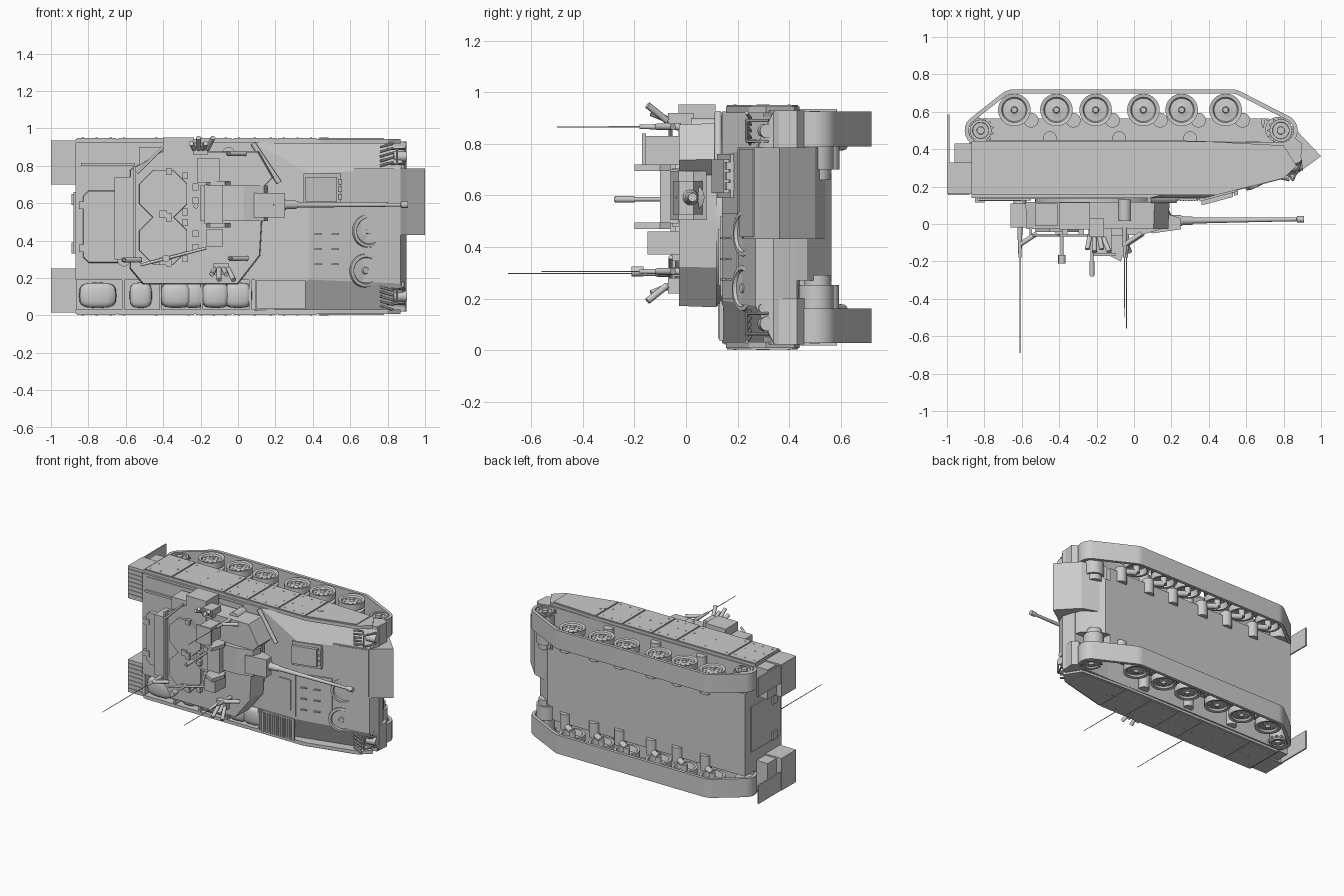
import bpy, bmesh, math
from mathutils import Vector

if "Cube" in bpy.data.objects:
    bpy.data.objects.remove(bpy.data.objects["Cube"])

# The vehicle lies on its side: nose to +x, roof to -y, width along z.
ZC = 0.952
grey = bpy.data.materials.new("plain_grey")
grey.diffuse_color = (0.6, 0.6, 0.6, 1)
grey.use_nodes = True
grey.node_tree.nodes["Principled BSDF"].inputs["Base Color"].default_value = grey.diffuse_color


def finish(name, bm, smooth=False):
    bmesh.ops.recalc_face_normals(bm, faces=bm.faces)
    me = bpy.data.meshes.new(name)
    bm.to_mesh(me)
    bm.free()
    me.materials.append(grey)
    ob = bpy.data.objects.new(name, me)
    bpy.context.collection.objects.link(ob)
    if smooth:
        bpy.ops.object.select_all(action='DESELECT')
        bpy.context.view_layer.objects.active = ob
        ob.select_set(True)
        bpy.ops.object.shade_smooth_by_angle(angle=math.radians(35))
    return ob


def loft(name, a, b):
    bm = bmesh.new()
    va, vb = [bm.verts.new(p) for p in a], [bm.verts.new(p) for p in b]
    n = len(va)
    for i in range(n):
        bm.faces.new((va[i], va[(i + 1) % n], vb[(i + 1) % n], vb[i]))
    bm.faces.new(va)
    bm.faces.new(vb)
    return finish(name, bm)


def prism(name, pts, z0, z1):
    return loft(name, [(x, y, z0) for x, y in pts], [(x, y, z1) for x, y in pts])


def box(name, x0, x1, y0, y1, z0, z1):
    return prism(name, [(x0, y0), (x1, y0), (x1, y1), (x0, y1)], z0, z1)


def plan(name, pts, y0, y1, top=1.0, c=(0, 0)):
    """Extrude an (x, z) outline along y; the y0 end may be scaled about c."""
    up = [(c[0] + (x - c[0]) * top, y0, c[1] + (z - c[1]) * top) for x, z in pts]
    return loft(name, up, [(x, y1, z) for x, z in pts])


def lathe(name, prof, origin, axis, n=28):
    q = Vector((0, 0, 1)).rotation_difference(Vector(axis).normalized())
    bm = bmesh.new()
    rings = []
    for r, t in prof:
        rings.append([bm.verts.new(Vector(origin) + q @ Vector((
            r * math.cos(2 * math.pi * i / n), r * math.sin(2 * math.pi * i / n), t)))
            for i in range(n)])
    for a, b in zip(rings, rings[1:]):
        for i in range(n):
            bm.faces.new((a[i], a[(i + 1) % n], b[(i + 1) % n], b[i]))
    bm.faces.new(rings[0])
    bm.faces.new(rings[-1])
    return finish(name, bm, True)


def rod(name, p0, p1, r, n=14, r1=None):
    d = Vector(p1) - Vector(p0)
    return lathe(name, [(r, 0), (r1 or r, d.length)], p0, d, n)


def ngon(cx, cz, r, n=8):
    return [(cx + r * math.cos(2 * math.pi * (i + .5) / n),
             cz + r * math.sin(2 * math.pi * (i + .5) / n)) for i in range(n)]


def glacis(x):
    return 0.14 + (x - 0.38) * 0.265


def slope_plate(name, x0, x1, z0, z1, h):
    return prism(name, [(x0, glacis(x0) - h), (x1, glacis(x1) - h),
                        (x1, glacis(x1) + .01), (x0, glacis(x0) + .01)], z0, z1)


# Hull: rear body, lower shelf for stowage, chamfered bow
box("rear_hull", -0.87, 0.09, 0.14, 0.45, 0.19, 0.925)
box("stowage_shelf", -0.87, 0.09, 0.21, 0.45, 0.025, 0.19)
box("stowage_rail", -0.87, 0.09, 0.15, 0.22, 0.022, 0.032)
bow = prism("bow_hull", [(0.09, 0.14), (0.38, 0.14), (0.87, 0.27), (0.9, 0.34),
                         (0.87, 0.43), (0.09, 0.45)], 0.025, 0.925)
bm = bmesh.new()
bm.from_mesh(bow.data)
for flip in (0, 1):
    p = [Vector(v) for v in ((0.38, 0.14, 0.76), (0.89, 0.27, 0.77), (0.89, 0.34, 0.93))]
    for v in p:
        v.z = ZC - v.z if flip else v.z
    nrm = (p[1] - p[0]).cross(p[2] - p[0]).normalized()
    if nrm.y > 0:
        nrm.negate()
    bmesh.ops.bisect_plane(bm, geom=bm.verts[:] + bm.edges[:] + bm.faces[:],
                           plane_co=p[0], plane_no=nrm, clear_outer=True)
    bmesh.ops.holes_fill(bm, edges=[e for e in bm.edges if e.is_boundary])
bmesh.ops.recalc_face_normals(bm, faces=bm.faces)
bm.to_mesh(bow.data)
bm.free()
prism("belly", [(-0.87, 0.44), (-0.87, 0.565), (0.68, 0.565), (0.7, 0.44)], 0.175, ZC - 0.175)
prism("lower_bow", [(0.6, 0.44), (0.6, 0.565), (0.72, 0.565), (0.85, 0.47), (0.87, 0.42)], 0.27, ZC - 0.27)
prism("nose_vane", [(0.62, 0.2), (0.87, 0.265), (0.9, 0.29), (1.0, 0.362), (0.87, 0.5), (0.7, 0.56)], 0.43, 0.785)

# Rear plate door
box("rear_door", -0.88, -0.86, 0.17, 0.5, 0.33, 0.66)
for z in (0.36, 0.62):
    box("door_hinge", -0.89, -0.87, 0.22, 0.27, z - .03, z + .03)

# Running gear on both sides
WX = (-0.64, -0.415, -0.205, 0.05, 0.255, 0.49)
CIRC = [(-0.64, .61, .11), (0.52, .61, .11), (0.79, .5, .085), (-0.82, .5, .085)]
WHEEL = [(.014, -.004), (.018, .010), (.03, .014), (.062, .016), (.068, .004), (.087, 0),
         (.087, .045), (.06, .05), (.06, .06), (.087, .065), (.087, .11), (.07, .11), (.06, .07), (.03, .07)]
for s in (1, -1):
    zo = 0.922 if s > 0 else ZC - 0.922

    def side(z):
        return z if s > 0 else ZC - z

    # Track band around the end wheels
    bm = bmesh.new()
    rings = []
    for i in range(96):
        a = 2 * math.pi * i / 96
        d = (math.cos(a), math.sin(a))
        cx, cy, r = max(CIRC, key=lambda c: c[0] * d[0] + c[1] * d[1] + c[2])
        rings.append([bm.verts.new((cx + q * d[0], cy + q * d[1], side(z)))
                      for q, z in ((r, .925), (r, .79), (r - .022, .79), (r - .022, .925))])
    for a, b in zip(rings, rings[1:] + rings[:1]):
        for k in range(4):
            bm.faces.new((a[k], a[(k + 1) % 4], b[(k + 1) % 4], b[k]))
    finish("track", bm, True)
    for x in WX:
        lathe("road_wheel", WHEEL, (x, .61, zo - s * .004), (0, 0, -s))
        for k in range(8):
            a = k * math.pi / 4
            c = (x + .044 * math.cos(a), .61 + .044 * math.sin(a))
            rod("wheel_bolt", (*c, side(.9)), (*c, side(.909)), .004, 6)
        rod("axle", (x, .61, side(.86)), (x, .61, side(.79)), .022)
        rod("swing_arm", (x, .61, side(.795)), (x + .09, .56, side(.79)), .02)
        rod("arm_pivot", (x + .09, .555, side(.81)), (x + .09, .555, side(.70)), .04)
    for x in (-0.45, -0.08, 0.3):
        rod("return_roller", (x, .46, side(.91)), (x, .46, side(.75)), .036)
    # Toothed sprocket and idler
    for x, r, name in ((.785, .06, "drive_sprocket"), (-.82, .058, "idler_wheel")):
        lathe(name, [(.02, -.005), (.022, .02), (r * .7, .02), (r * .75, 0), (r, 0), (r, .11), (.02, .11)],
              (x, .5, zo), (0, 0, -s))
        tooth = []
        for k in range(26):
            q = r + (.016 if k % 2 else -.004)
            a = math.pi * k / 13
            tooth.append((x + q * math.cos(a), .5 + q * math.sin(a)))
        prism(name + "_teeth", tooth, side(.9), side(.912))
    rod("final_drive", (.77, .505, side(.8)), (.77, .505, side(.7)), .068, 28)
    rod("final_drive_neck", (.77, .51, side(.71)), (.77, .51, side(.66)), .05, 28)

    # Armour skirt, panel seams and bolts
    prism("side_skirt", [(-.87, .155), (.44, .155), (.8, .245), (.87, .31), (.8, .42), (.42, .44), (-.87, .44)],
          side(.92), side(.944))
    for a, b in ((-.86, -.65), (-.64, -.235), (-.225, -.035), (-.025, .205), (.215, .42)):
        box("skirt_panel", a, b, .16, .435, side(.94), side(.95))
        for x in (a + .03, (a + b) / 2, b - .03):
            for y in (.19, .28, .4):
                rod("skirt_bolt", (x, y, side(.949)), (x, y, side(.952)), .006, 8)
    prism("skirt_bow_panel", [(.43, .163), (.78, .25), (.78, .412), (.43, .43)], side(.94), side(.95))
    rod("skirt_port", (.46, .3, side(.94)), (.46, .3, side(.952)), .024)

    # Rear stowage boxes, mudflaps and front mudguards
    box("rear_box", -1.0, -.86, .16, .33, side(.70), side(.935))
    box("rear_lamp_box", -.96, -.86, .32, .43, side(.71), side(.925))
    for k in range(7):
        z = .725 + k * .03
        box("box_rib", -.995, -.88, .154, .165, side(z), side(z + .01))
    box("mudflap", -.996, -.986, .32, .585, side(.8), side(.935))
    prism("front_mudguard", [(.78, .3), (.89, .33), (.9, .43), (.86, .46), (.78, .43)], side(.75), side(.93))

    # Headlamps inside a guard
    rod("headlamp", (.83, .305, side(.85)), (.9, .315, side(.85)), .028, 18)
    rod("marker_lamp", (.82, .29, side(.79)), (.885, .3, side(.79)), .018)
    for z in (.81, .89):
        rod("lamp_guard", (.8, .29, side(z)), (.85, .235, side(z)), .006, 8)
        rod("lamp_guard", (.85, .235, side(z)), (.89, .32, side(z)), .006, 8)
    rod("lamp_guard", (.85, .235, side(.81)), (.85, .235, side(.89)), .006, 8)
    for k in range(5):
        rod("lamp_slat", (.76, .25, side(.8 + k * .025)), (.83, .235, side(.82 + k * .025)), .007, 8)

# Deck fittings
plan("cargo_hatch", [(-.83, .31), (-.8, .28), (-.62, .28), (-.6, .3), (-.6, .65), (-.62, .67), (-.8, .67), (-.83, .64)],
     .122, .145, .97, (-.72, .475))
for z in (.36, .59):
    box("hatch_hinge", -.85, -.8, .115, .145, z - .02, z + .02)
box("deck_rail", -.84, -.55, .125, .145, .80, .815)
plan("deck_corner_plate", [(-.83, .83), (-.1, .83), (-.05, .91), (-.83, .91)], .135, .145)
box("engine_grille", .1, .36, .13, .145, .035, .19)
for k in range(16):
    box("grille_slat", .11 + k * .015, .117 + k * .015, .124, .132, .045, .18)
box("engine_panel", .14, .37, .133, .145, .21, .52)
box("panel_plate", .24, .335, .126, .14, .25, .47)
slope_plate("bow_panel", .4, .62, .2, .53, .006)
slope_plate("transmission_plate", .66, .87, .44, .78, .009)
for z in (.27, .35, .43):
    for x in (.41, .5):
        slope_plate("bow_handle", x, x + .04, z, z + .008, .016)
slope_plate("driver_ring", .35, .55, .59, .76, .012)
slope_plate("driver_hatch", .36, .53, .61, .74, .035)
for z in (.62, .66, .70):
    slope_plate("driver_periscope", .535, .555, z, z + .03, .03)
rod("tow_bar", (.08, .125, .92), (.22, .125, .71), .014)
# Spare wheels resting on the sloped bow
for x, z in ((.68, .452), (.665, .24)):
    lathe("spare_wheel", [(.085, -.02), (.09, .03), (.088, .045), (.072, .047), (.066, .036), (.02, .038), (.016, .046)],
          (x, glacis(x) + .04, z), (.42, -.9, 0), 32)

# Bags in the side shelf
for x, w, h in ((-.75, .1, .045), (-.52, .06, .04), (-.33, .085, .06), (-.24, .06, .05), (-.12, .075, .055), (.0, .075, .05)):
    bm = bmesh.new()
    bmesh.ops.create_uvsphere(bm, u_segments=16, v_segments=10, radius=1)
    for v in bm.verts:
        for k in range(3):
            v.co[k] = math.copysign(abs(v.co[k]) ** .6, v.co[k])
        v.co = Vector((x + v.co.x * w, .19 + v.co.y * h, .108 + v.co.z * .068))
    finish("stowed_bag", bm, True)
for x in (-.62, -.42, -.2, .06):
    box("shelf_bracket", x, x + .012, .145, .22, .03, .19)

# Turret
lathe("turret_ring", [(.33, 0), (.33, .05)], (-.2, .16, .5), (0, -1, 0), 40)
plan("turret_body", [(-.58, .25), (-.51, .166), (0, .166), (.12, .32), (.13, .5), (.13, .68), (.19, .74),
                     (.11, .88), (-.41, .88), (-.58, .78)], -.028, .118, .985, (-.25, .52))
box("turret_bustle", -.66, -.54, -.02, .11, .3, .74)
box("left_launcher_box", -.4, -.235, -.03, .115, .8, .952)
box("left_side_bin", -.53, -.41, -.01, .11, .76, .9)
prism("mantlet", [(-.2, -.06), (.03, -.06), (.14, -.03), (.16, .03), (.14, .08), (-.2, .08)], .505, .695)
prism("gun_shield", [(.05, -.03), (.1, -.05), (.25, -.028), (.25, .03), (.13, .07), (.05, .07)], .525, .655)
lathe("gun_sleeve", [(.055, 0), (.055, .14), (.032, .15), (.03, .2), (.024, .21), (.022, .26), (.016, .27), (.013, .5),
                     (.01, .82), (.017, .821), (.017, .86), (.006, .86)], (.05, .015, .592), (1, .012, 0), 24)

# Roof hatches, sights and episcopes
for z in (.65, .4):
    plan("crew_hatch", ngon(-.4, z, .14), -.042, -.02, .98, (-.4, z))
    box("hatch_lid_hinge", -.42, -.38, -.055, -.03, z - .13, z - .09)
    for k in range(6):
        a = math.pi * (k / 5 - .5)
        x, zz = -.37 + .15 * math.cos(a), z + .12 * math.sin(a)
        box("episcope", x - .015, x + .015, -.055, -.02, zz - .018, zz + .018)
box("hatch_bar", -.56, -.545, -.06, -.02, .3, .8)
box("commander_sight", -.21, -.12, -.16, -.02, .72, .83)
box("commander_sight_hood", -.22, -.1, -.17, -.155, .71, .84)
box("gunner_sight", -.17, -.08, -.15, -.02, .37, .46)
for z in (.47, .695):
    prism("sight_shield", [(-.17, -.06), (-.06, -.06), (-.04, -.1), (-.07, -.2), (-.15, -.16)], z, z + .025)
box("sight_bridge", -.18, -.08, -.1, -.03, .49, .7)
rod("mast", (-.225, -.02, .585), (-.225, -.28, .585), .008)
rod("mast_head", (-.225, -.2, .585), (-.225, -.275, .585), .013)
rod("beacon", (-.385, -.02, .305), (-.385, -.21, .305), .008)
rod("beacon_head", (-.385, -.165, .305), (-.385, -.212, .305), .02)
rod("roof_rail", (-.52, -.06, .27), (-.17, -.06, .36), .008)
rod("roof_rail", (-.54, -.06, .76), (-.4, -.06, .9), .008)

# Smoke launcher clusters
for x, z, s in ((-.09, .25, -1), (-.2, .89, 1)):
    box("launcher_base", x - .04, x + .04, -.07, .03, z - .03, z + .03)
    for k in range(4):
        b = Vector((x - .035 + k * .024, -.06 - .014 * (k % 2), z))
        rod("smoke_tube", b, b + Vector((.015 * (k - 1), -.075, s * (.03 + .03 * (k % 2)))), .013, 12)

# Whip antennas
for x, z, y in ((-.61, .297, -.69), (-.04, .305, -.56), (-.05, .866, -.5)):
    rod("antenna_bracket", (x + .09, -.05, z), (x, -.11, z), .013)
    rod("antenna_mount", (x, -.02, z), (x, -.18, z), .014, 12, .008)
    rod("antenna_foot", (x, .13, z), (x, .02, z), .035)
    rod("antenna", (x, -.1, z), (x, y, z), .003, 6, .002)
